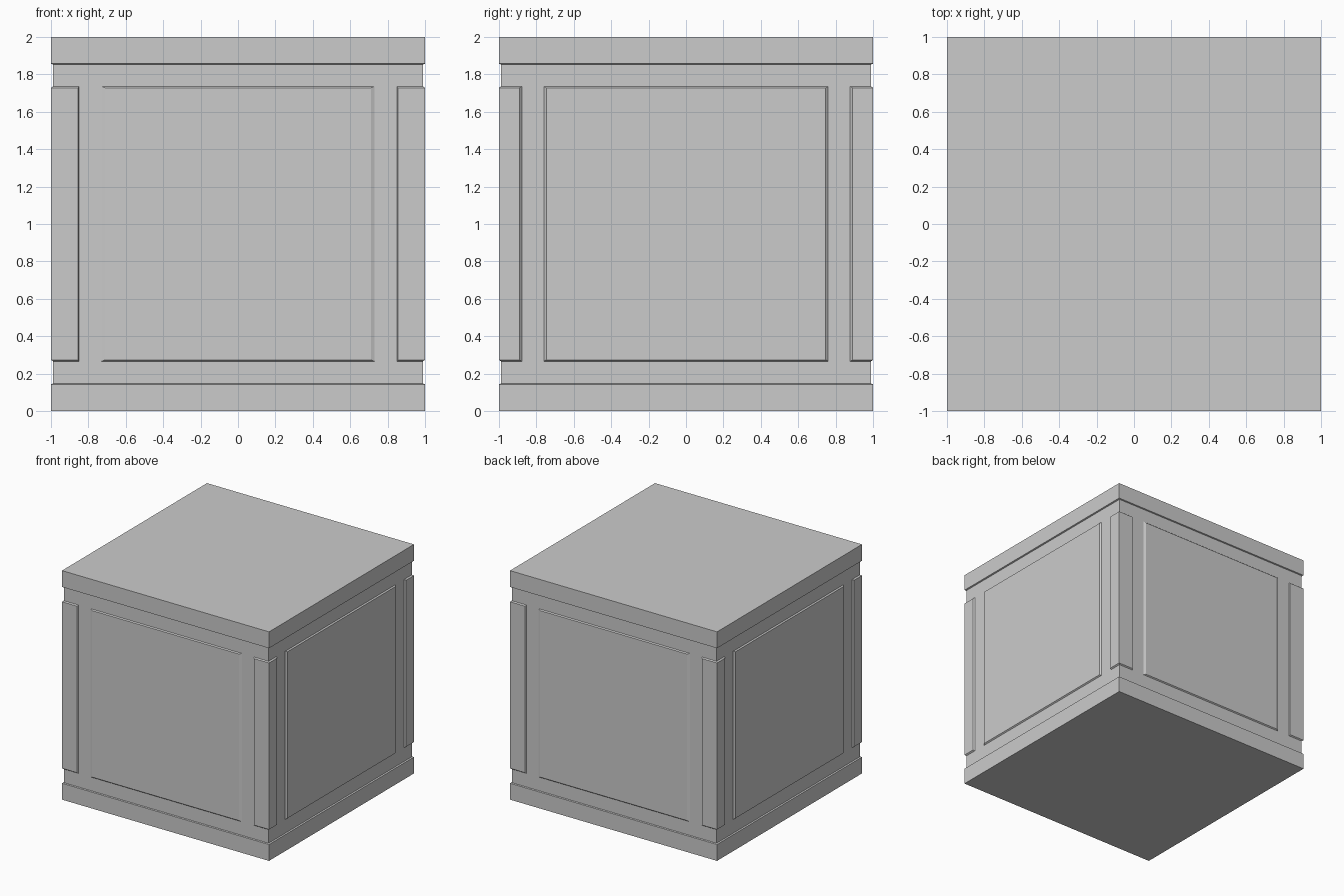
import bpy, bmesh

if "Cube" in bpy.data.objects:
    bpy.data.objects.remove(bpy.data.objects["Cube"])

HX, HY = 0.988, 0.99        # recessed wall planes
Z0, Z1 = 0.266, 1.736       # panel / post base heights
INSET = 0.008               # vertical slope of raised edges


def make(name, verts, faces, mirror=(False, False)):
    me = bpy.data.meshes.new(name)
    me.from_pydata(verts, [], faces)
    bm = bmesh.new()
    bm.from_mesh(me)
    bmesh.ops.recalc_face_normals(bm, faces=bm.faces)
    bm.to_mesh(me)
    bm.free()
    ob = bpy.data.objects.new(name, me)
    bpy.context.collection.objects.link(ob)
    if any(mirror):
        mod = ob.modifiers.new("Mirror", 'MIRROR')
        mod.use_axis = (mirror[0], mirror[1], False)
        mod.use_mirror_merge = False
    return ob


# Body: stacked square rings forming base slab, recessed wall and top slab
rings = [(1, 1, 0), (1, 1, 0.143), (HX, HY, 0.147),
         (HX, HY, 1.853), (1, 1, 1.857), (1, 1, 2)]
verts, faces = [], []
for x, y, z in rings:
    verts += [(-x, -y, z), (x, -y, z), (x, y, z), (-x, y, z)]
for r in range(len(rings) - 1):
    for i in range(4):
        j = (i + 1) % 4
        faces.append((4*r + i, 4*r + j, 4*r + 4 + j, 4*r + 4 + i))
faces += [(3, 2, 1, 0), tuple(range(len(verts) - 4, len(verts)))]
make("crate_body", verts, faces)


# Raised panels with sloped edges, mirrored to the opposite side
def panel(name, half, slope, wall, place, mirror):
    pts = []
    for w, d, s in ((half, wall, 0), (half - slope, 0.999, INSET)):
        for u, z in ((-w, Z0 + s), (w, Z0 + s), (w, Z1 - s), (-w, Z1 - s)):
            pts.append(place(u, d, z))
    quads = [(4, 5, 6, 7)] + [(i, (i + 1) % 4, 4 + (i + 1) % 4, 4 + i) for i in range(4)]
    ob = make(name, pts, quads, mirror)
    # open shells: orient the face outwards
    f = ob.data.polygons[0]
    if f.normal.dot(f.center * 1) < f.normal.z * f.center.z:
        ob.data.flip_normals()


panel("front_back_panel", 0.73, 0.02, HY, lambda u, d, z: (u, -d, z), (False, True))
panel("side_panel", 0.76, 0.013, HX, lambda u, d, z: (d, u, z), (True, False))

# Corner posts: L-shaped strips wrapped round each vertical edge
base = [(0.85, HY), (HX, HY), (HX, 0.878)]
outer = [(0.856, 1), (1, 1), (1, 0.89)]
verts = []
for zb, zo in ((Z0, Z0 + INSET), (Z1, Z1 - INSET)):
    verts += [(x, y, zb) for x, y in base] + [(x, y, zo) for x, y in outer]
faces = [(3, 4, 10, 9), (4, 5, 11, 10), (0, 3, 9, 6), (5, 2, 8, 11)]
for k in (0, 6):
    faces += [(k, k + 1, k + 4, k + 3), (k + 1, k + 2, k + 5, k + 4)]
post = make("corner_posts", verts, faces, (True, True))
if post.data.polygons[0].normal.y < 0:
    post.data.flip_normals()
